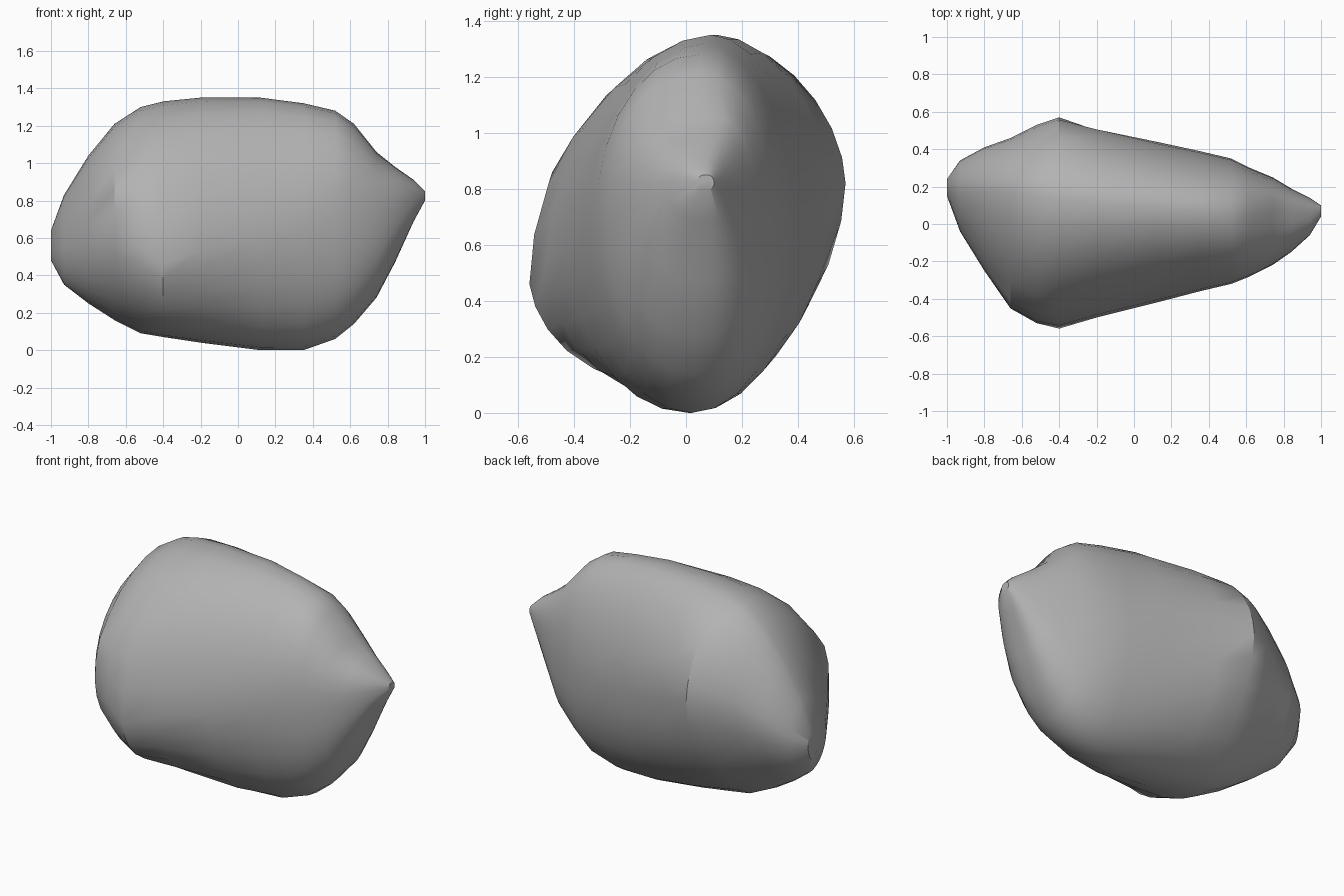
import bpy
import bmesh
from math import sin, cos, pi, exp
from mathutils import Vector

default_cube = bpy.data.objects.get("Cube")
if default_cube:
    bpy.data.objects.remove(default_cube, do_unlink=True)


def make_material(name, colour):
    material = bpy.data.materials.new(name)
    material.use_nodes = True
    material.diffuse_color = colour
    shader = material.node_tree.nodes["Principled BSDF"]
    shader.inputs["Base Color"].default_value = colour
    return material


# Cross-sections along the boulder:
# x, bottom z, top z, front y, back y, front bulge z, back bulge z, top ridge y, bottom ridge y
SECTIONS = [
    (-1, .48, .64, .15, .24, .54, .58, .2, .2),
    (-.93, .35, .83, -.04, .34, .54, .62, .19, .12),
    (-.8, .25, 1.04, -.25, .41, .58, .7, .18, .08),
    (-.66, .16, 1.21, -.45, .46, .61, .76, .17, .05),
    (-.52, .09, 1.3, -.53, .53, .55, .8, .15, .03),
    (-.4, .07, 1.33, -.56, .57, .46, .82, .13, .02),
    (-.2, .04, 1.35, -.5, .52, .53, .76, .11, .01),
    (.12, 0, 1.35, -.42, .44, .6, .7, .09, .01),
    (.35, 0, 1.32, -.36, .39, .66, .68, .07, .02),
    (.52, .06, 1.28, -.32, .35, .7, .68, .05, .03),
    (.62, .14, 1.21, -.28, .3, .7, .7, .05, .03),
    (.74, .28, 1.06, -.22, .25, .72, .7, .08, .04),
    (.84, .47, .98, -.15, .19, .75, .74, .07, .05),
    (.94, .69, .91, -.06, .14, .79, .79, .05, .06),
    (1, .8, .85, .04, .1, .82, .82, .07, .07),
]
# Knobs (positive) and chips (negative): x, z, side of the boulder, height, radius
KNOBS = [
    (-.6, .84, -1, .03, .14),
    (-.3, .34, -1, -.04, .08),
    (-.15, .7, 1, -.03, .12),
]
SIDES = 28


def ramp(value):
    return max(0, min(1, value))


def signed_power(value, power):
    return abs(value) ** power * (1 if value > 0 else -1)


def roundness(x, across, up):
    """Outline exponent: above one is pointed, below one is boxy."""
    middle = 1.08 if up > 0 else 1
    low_end = 1.15 if across > 0 else 1.06
    low_weight = ramp(-3 * x - .3)
    high_weight = ramp(3 * x - 1.2)
    return middle + low_weight * (low_end - middle) + high_weight * (.8 - middle)


def section_point(section, angle):
    """A point on a four-quadrant rounded outline."""
    x, bottom, top, front, back, front_z, back_z, top_y, bottom_y = section
    power = roundness(x, sin(angle), cos(angle))
    across = signed_power(sin(angle), power)
    up = signed_power(cos(angle), power)
    ridge_y, ridge_z = (top_y, top) if up > 0 else (bottom_y, bottom)
    side_y, side_z = (back, back_z) if across > 0 else (front, front_z)
    # Ease the bulge heights into each other across the ridge
    return Vector((x,
                   ridge_y + (side_y - ridge_y) * abs(across),
                   side_z + (ridge_z - side_z) * abs(up)))


def apply_knobs(point, across):
    for x, z, side, height, radius in KNOBS:
        if across * side > 0:
            distance = (point.x - x) ** 2 + (point.z - z) ** 2
            point.y += side * height * abs(across) * exp(-distance / radius ** 2)
    return point


# Boulder body: lofted rings with capped ends
bm = bmesh.new()
rings = []
for section in SECTIONS:
    ring = []
    for i in range(SIDES):
        angle = 2 * pi * i / SIDES
        point = apply_knobs(section_point(section, angle), sin(angle))
        ring.append(bm.verts.new(point))
    rings.append(ring)

for first, second in zip(rings, rings[1:]):
    for i in range(SIDES):
        j = (i + 1) % SIDES
        bm.faces.new((first[i], first[j], second[j], second[i]))
bm.faces.new(rings[0])
bm.faces.new(rings[-1])
bmesh.ops.recalc_face_normals(bm, faces=bm.faces)

mesh = bpy.data.meshes.new("boulder")
bm.to_mesh(mesh)
bm.free()
boulder = bpy.data.objects.new("boulder", mesh)
bpy.context.collection.objects.link(boulder)
mesh.materials.append(make_material("stone grey", (.45, .45, .45, 1)))

# Soft shading that keeps the chipped edges crisp
bpy.ops.object.select_all(action="DESELECT")
boulder.select_set(True)
bpy.context.view_layer.objects.active = boulder
bpy.ops.object.shade_smooth_by_angle(angle=pi / 6)
